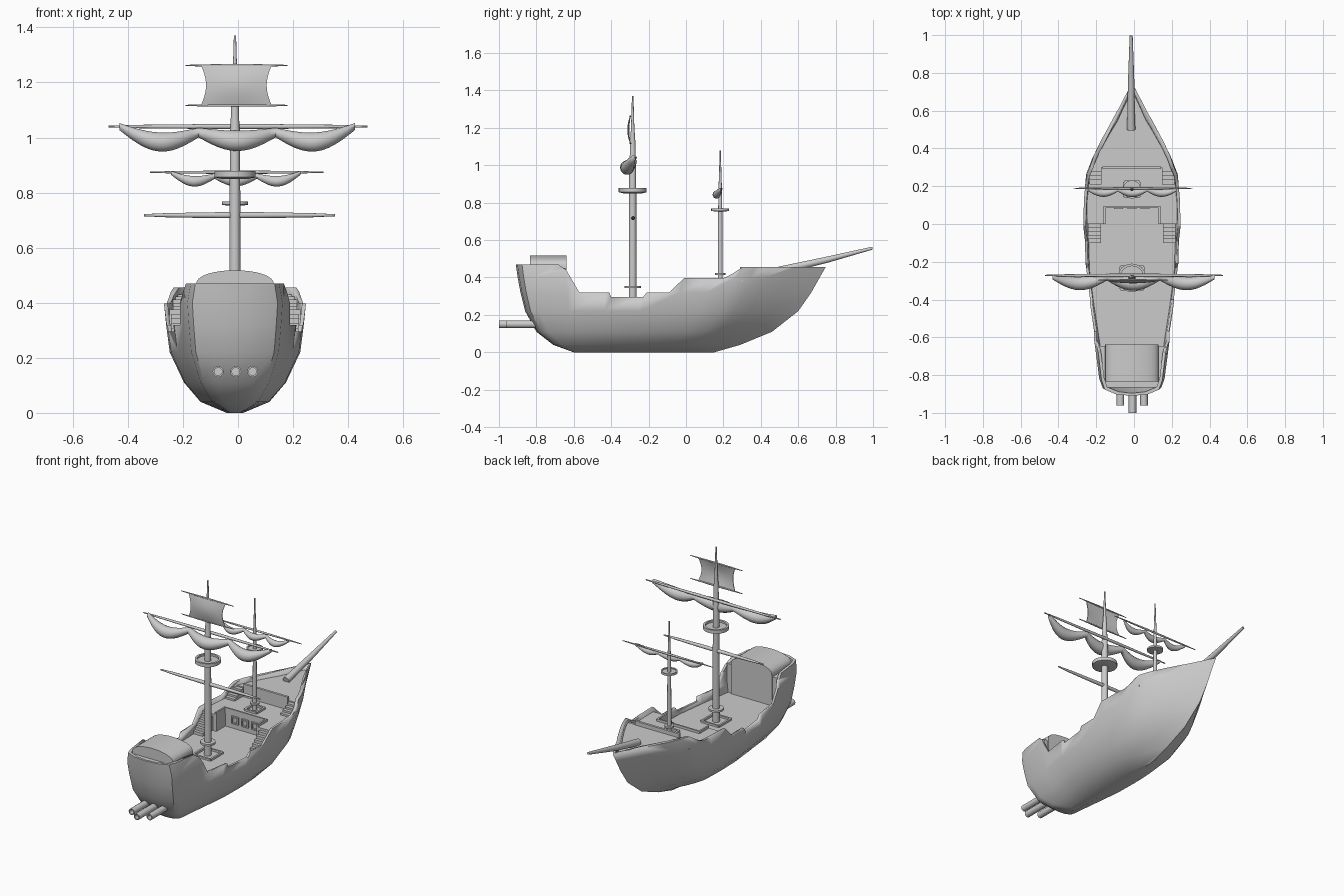
import bpy, bmesh
from math import sin, cos, pi, tau, radians
from mathutils import Vector

if "Cube" in bpy.data.objects:
    bpy.data.objects.remove(bpy.data.objects["Cube"])

CX = -0.011   # the hull sits slightly off the middle of the yards


def loft(name, rings, dx=CX, angle=35):
    """Skin equal-length closed rings and cap both ends."""
    bm = bmesh.new()
    vs = [[bm.verts.new(p) for p in r] for r in rings]
    n = len(vs[0])
    for a, b in zip(vs, vs[1:]):
        for i in range(n):
            j = (i + 1) % n
            bm.faces.new((a[i], a[j], b[j], b[i]))
    bm.faces.new(vs[0])
    bm.faces.new(vs[-1])
    bmesh.ops.recalc_face_normals(bm, faces=bm.faces)
    me = bpy.data.meshes.new(name)
    bm.to_mesh(me)
    bm.free()
    ob = bpy.data.objects.new(name, me)
    bpy.context.collection.objects.link(ob)
    ob.location.x = dx
    bpy.ops.object.select_all(action='DESELECT')
    ob.select_set(True)
    bpy.context.view_layer.objects.active = ob
    bpy.ops.object.shade_smooth_by_angle(angle=radians(angle))
    return ob


def pole(name, pts, radii, n=14, dx=CX):
    pts = [Vector(p) for p in pts]
    q = (pts[-1] - pts[0]).to_track_quat('Z', 'Y')
    return loft(name, [[p + q @ Vector((r * cos(tau * i / n), r * sin(tau * i / n), 0))
                        for i in range(n)] for p, r in zip(pts, radii)], dx)


def turned(name, y, prof, n=20):
    return pole(name, [(0, y, z) for z, r in prof], [r for z, r in prof], n)


def box(name, x0, x1, y0, y1, z0, z1):
    return loft(name, [[(x0, y0, z), (x1, y0, z), (x1, y1, z), (x0, y1, z)] for z in (z0, z1)])


def interp(t, table):
    if t <= table[0][0]:
        return table[0][1:]
    for a, b in zip(table, table[1:]):
        if t <= b[0]:
            k = (t - a[0]) / (b[0] - a[0])
            return [p + (q - p) * k for p, q in zip(a[1:], b[1:])]
    return table[-1][1:]


# Hull lines: height -> stern y, bow y, half width; and waterline shape
LEVELS = [(0, -.6, .15, .03), (.04, -.71, .29, .125), (.11, -.80, .46, .185), (.22, -.86, .6, .237),
          (.32, -.885, .67, .25), (.40, -.90, .715, .258), (.47, -.91, .755, .24)]
SHAPE = [(0, 0), (.005, .35), (.02, .6), (.05, .67), (.16, .76), (.29, .88), (.42, .98), (.55, 1),
         (.64, .985), (.72, .94), (.77, .82), (.82, .66), (.9, .36), (1, 0)]


def half_width(y, z):
    y0, y1, w = interp(z, LEVELS)
    return max(.002, w * interp((y - y0) / (y1 - y0), SHAPE)[0] - .008)


def hull_ring(z, inset=0.0):
    y0, y1, w = interp(z, LEVELS)
    y0, y1 = y0 + inset, y1 - 2 * inset
    side = [(w * f - (inset if f else 0), y0 + (y1 - y0) * s, z) for s, f in SHAPE]
    return side + [(-x, y, z) for x, y, z in side[-2:0:-1]]


# Hull with bulwarks and main deck, rail line cut in steps
DECK, MID, FORE, POOP = .27, .375, .43, .45
hull = loft("hull", [hull_ring(l[0]) for l in LEVELS] +
            [hull_ring(z, .014) for z in (.47, .40, .32, DECK)])
rail = [(-.68, .6), (-.68, .468), (-.655, .45), (-.64, .44), (-.62, .405), (-.57, .32), (-.41, .32),
        (-.40, .295), (-.23, .295), (-.21, .32), (-.09, .32), (-.01, .397), (.2, .397), (.24, .415),
        (.3, .455), (.9, .457), (.9, .6)]
cutter = loft("rail_cutter", [[(x, y, z) for y, z in rail] for x in (-.5, .5)])
cutter.hide_render = True
mod = hull.modifiers.new("rail", 'BOOLEAN')
mod.operation, mod.solver, mod.object = 'DIFFERENCE', 'EXACT', cutter
bpy.context.view_layer.objects.active = hull
bpy.ops.object.modifier_apply(modifier="rail")
bpy.data.objects.remove(cutter)


# Raised decks that follow the hull sides
def deck(name, ya, yb, z0, z1):
    ys = [ya + (yb - ya) * i / 12 for i in range(13)]
    loft(name, [[(-half_width(y, z0), y, z0), (half_width(y, z0), y, z0),
                 (half_width(y, z1), y, z1), (-half_width(y, z1), y, z1)] for y in ys])


deck("poop_deck", -.865, -.645, DECK - .01, POOP)
deck("middle_deck", .09, .31, DECK - .01, MID)
deck("fore_deck_wall", .3, .33, DECK, FORE)
deck("fore_deck", .3, .70, .405, FORE)
box("fore_deck_rail", -.155, .155, .29, .305, MID, .455)
box("notch_rail_back", -.15, .15, .085, .095, MID - .02, MID + .015)

# Side decks, stairs
for s, side in ((-1, "left"), (1, "right")):
    def sbox(name, a, b, *r):
        box(f"{name}_{side}", min(s * a, s * b), max(s * a, s * b), *r)
    sbox("side_deck", .14, .238, 0, .092, DECK - .01, MID)
    sbox("notch_rail_side", .14, .15, 0, .095, MID, MID + .015)
    for i in range(5):
        sbox(f"lower_step_{i}", .165, .232, -.1 + .02 * i, .002, DECK + .018 * i, DECK + .018 * (i + 1))
    for i in range(4):
        sbox(f"upper_step_{i}", .16, .225, .21 + .022 * i, .302, MID + .012 * i, MID + .012 * (i + 1))

# Windows of the middle cabin: frame and pane
for i in (-1, 0, 1):
    x, z = i * .07, .325
    for d in (-.02, .02):
        box("window_post", x + d - .004, x + d + .004, .08, .092, z - .024, z + .024)
        box("window_bar", x - .02, x + .02, .08, .092, z + d - .004, z + d + .004)

# Stern cabin with arched roof
arch = [(-.142, DECK)] + [(-.142 * cos(pi * i / 16), .462 + .056 * sin(pi * i / 16) ** .8)
                          for i in range(17)] + [(.142, DECK)]
loft("stern_cabin", [[(x, y, z) for x, z in arch] for y in (-.835, -.638)])

# Stern guns
for x, y in ((-.061, -.96), (.003, -1.0), (.064, -.96)):
    pole("stern_gun", [(x, -.72, .15), (x, y, .15), (x, y, .15), (x, y + .03, .15)],
         [.02, .02, .014, .014], 16)

# Bowsprit
pole("bowsprit", [(-.004, .5, .437), (-.004, .75, .494), (-.004, .997, .557)], [.022, .017, .008])

# Masts, lookout platforms, foot collars and deck frames
turned("main_mast", -.285, [(.25, .021), (.86, .019), (1.03, .018), (1.04, .016), (1.13, .014),
                            (1.2, .009), (1.37, .004)])
turned("fore_mast", .183, [(.35, .013), (.76, .011), (.88, .009), (.97, .006), (1.08, .003)])
turned("main_lookout", -.285, [(.85, .05), (.856, .075), (.878, .075), (.878, .062), (.866, .062),
                               (.866, .015)], 28)
turned("fore_lookout", .183, [(.753, .03), (.756, .048), (.768, .048), (.768, .04), (.762, .04),
                              (.762, .009)], 24)
turned("main_collar", -.285, [(.343, .044), (.355, .044)], 24)
turned("fore_collar", .183, [(.413, .027), (.423, .027)], 20)
for y, z, h in ((-.285, DECK, .06), (.183, MID, .04)):
    for d in (-h, h):
        box("mast_frame_side", d - .006, d + .006, y - h, y + h, z - .005, z + .012)
        box("mast_frame_end", -h, h, y + d - .006, y + d + .006, z - .005, z + .012)


# Yards, tapered to both tips
def yard(name, x0, x1, y, z, r):
    pole(name, [(x0 + (x1 - x0) * t, y, z) for t in (0, .12, .4, .6, .88, 1)],
         [r * k for k in (.35, .7, 1, 1, .7, .35)], 12, 0)


yard("main_lower_yard", -.342, .352, -.283, .718, .011)
yard("main_yard", -.47, .47, -.272, 1.04, .009)
yard("topsail_lower_yard", -.19, .18, -.297, 1.117, .005)
yard("topsail_upper_yard", -.19, .18, -.297, 1.262, .005)
yard("fore_yard", -.32, .31, .189, .874, .006)


# Furled sails: three swags hanging under a yard
def furled(name, x, y, z, k):
    nodes = [(-.428, 0, .013), (-.14, -.022, .018), (.14, -.022, .018), (.428, 0, .013)]
    rings = []
    for a, b in zip(nodes, nodes[1:]):
        for i in range(12 + (b is nodes[-1])):
            u = i / 12
            c = sin(pi * u)
            px, pz, r = (p + (q - p) * u for p, q in zip(a, b))
            pz -= c * (.045 if a[0] * b[0] > 0 else .03)
            r += .02 * c
            rings.append([(x + k * px, y + k * (-.006 - .034 * c + r * cos(tau * j / 14)),
                           z + k * (pz + r * sin(tau * j / 14))) for j in range(14)])
    loft(name, rings, 0, 60)


furled("main_furled_sail", -.003, -.275, 1.04, 1)
furled("fore_furled_sail", -.008, .185, .872, .55)

# Set topsail: billowed sheet with hollow side edges
rows = []
for i in range(11):
    c = sin(pi * i / 10)
    w, z = .128 - .018 * c, 1.117 + .0145 * i
    front = [(w * (j / 5 - 1), -.3 - .014 * c * (.5 + .5 * cos(pi / 2 * (j / 5 - 1))), z) for j in range(11)]
    rows.append(front + [(x, y + .004, z) for x, y, z in reversed(front)])
loft("topsail", rows, -.006)
